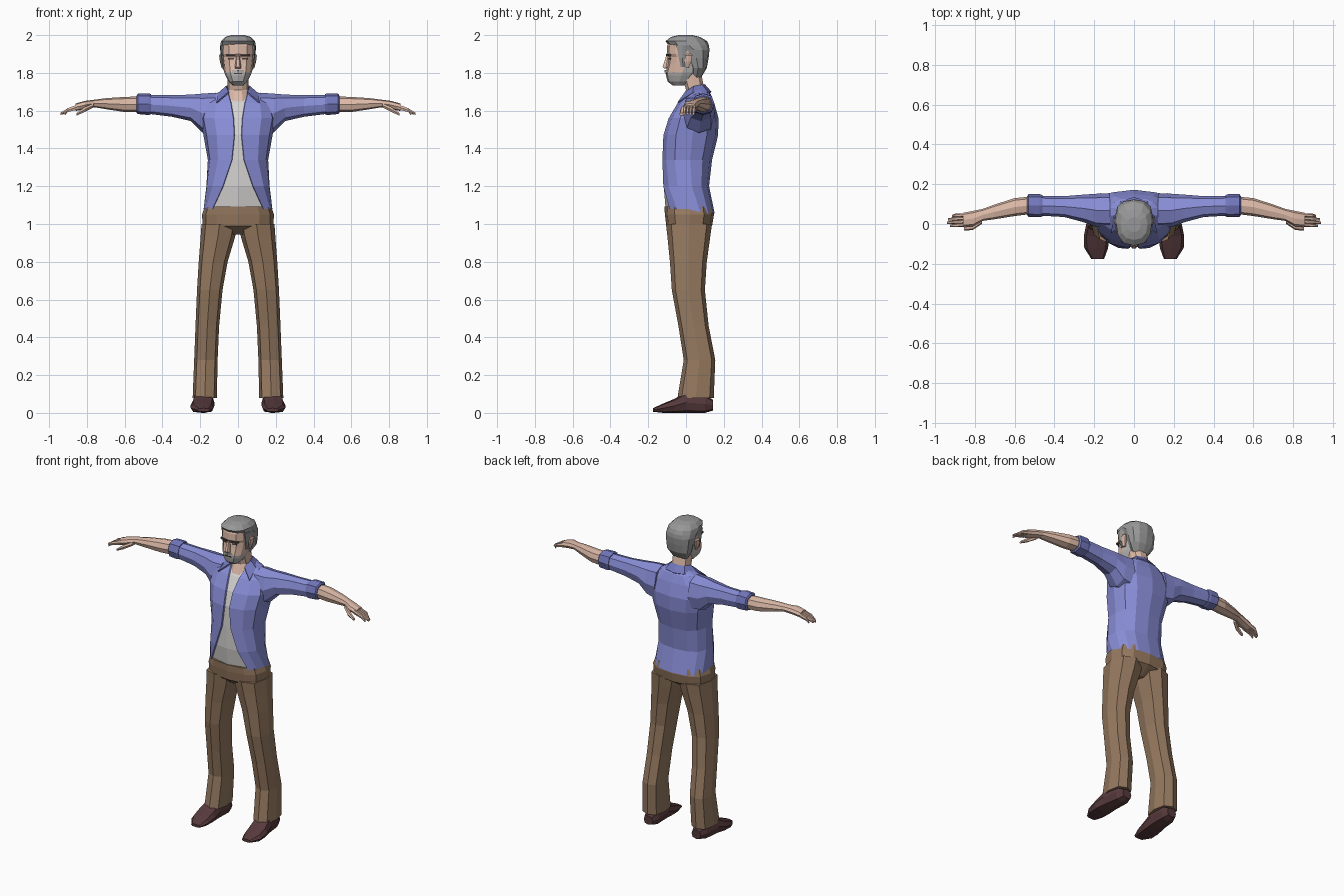
import bpy, bmesh, math
from mathutils import Vector


def material(name, r, g, b):
    m = bpy.data.materials.new(name)
    m.diffuse_color = (r, g, b, 1)
    return m


BLUE = material("blue_cloth", 0.25, 0.27, 0.68)
DARK_BLUE = material("dark_blue_cloth", 0.17, 0.185, 0.5)
WHITE = material("white_cloth", 0.66, 0.65, 0.64)
BROWN = material("brown_cloth", 0.30, 0.19, 0.115)
LEATHER = material("dark_red_leather", 0.095, 0.042, 0.045)
SKIN = material("skin", 0.72, 0.49, 0.39)
HAIR = material("grey_hair", 0.31, 0.31, 0.31)
BEARD = material("light_grey_beard", 0.5, 0.49, 0.48)
DARK = material("dark_brow", 0.08, 0.06, 0.055)


def spow(v, p):
    return math.copysign(abs(v) ** p, v)


def finish(name, rows, mats, closed=True, caps=True, rule=None, mirror=False, thick=0):
    """Skin a list of point rows into a flat-shaded object."""
    bm = bmesh.new()
    vs = [[bm.verts.new(p) for p in row] for row in rows]
    n = len(rows[0])
    for a, b in zip(vs, vs[1:]):
        for i in range(n if closed else n - 1):
            j = (i + 1) % n
            bm.faces.new((a[i], a[j], b[j], b[i]))
    if caps:
        bm.faces.new(vs[0])
        bm.faces.new(vs[-1])
    bmesh.ops.recalc_face_normals(bm, faces=bm.faces)
    if rule:
        for f in bm.faces:
            f.material_index = rule(f.calc_center_median())
    me = bpy.data.meshes.new(name)
    bm.to_mesh(me)
    bm.free()
    for m in mats:
        me.materials.append(m)
    ob = bpy.data.objects.new(name, me)
    bpy.context.collection.objects.link(ob)
    if mirror:
        ob.modifiers.new("mirror", "MIRROR")
    if thick:
        ob.modifiers.new("thickness", "SOLIDIFY").thickness = thick
    return ob


def loft(name, axis, rings, mats, n=8, p=0.8, **kw):
    """Rings are (position on axis, min a, max a, min b, max b)."""
    rows = []
    for t, a0, a1, b0, b1 in rings:
        row = []
        for k in range(n):
            ang = math.tau * k / n
            a = (a0 + a1) / 2 + (a1 - a0) / 2 * spow(math.cos(ang), p)
            b = (b0 + b1) / 2 + (b1 - b0) / 2 * spow(math.sin(ang), p)
            row.append({"x": (t, a, b), "y": (a, t, b), "z": (a, b, t)}[axis])
        rows.append(row)
    return finish(name, rows, mats, **kw)


def sym(rings):
    """Rings centred on x = 0: (z, half width, front, back)."""
    return [(z, -w, w, f, b) for z, w, f, b in rings]


# Torso: jacket with an open front showing the shirt (half, mirrored)
rows = []
for z, rx, yf, yb, w in [(1.08, .182, -.118, .152, .135), (1.2, .17, -.128, .122, .08),
                         (1.34, .16, -.126, .138, .033), (1.47, .183, -.12, .17, .02),
                         (1.56, .2, -.092, .172, .025), (1.64, .175, -.045, .15, .038),
                         (1.69, .12, 0, .13, .052), (1.715, .07, .015, .105, .045)]:
    P = .8
    cy = (yf + yb) / 2
    a0 = math.asin((w / rx) ** (1 / P))
    arc = []
    for k in range(7):
        a = a0 + (math.pi - a0) * k / 6
        x = 0 if k == 6 else rx * abs(math.sin(a)) ** P
        y = cy - (yb - yf) / 2 * spow(math.cos(a), P)
        arc.append((x, y, z - (.025 if z < 1.1 and y > .05 else 0)))
    ey = arc[0][1] + .01
    rows.append([(0, min(yf + .01, ey), z), (w - .003, ey, z)] + arc)
torso = finish("jacket_and_shirt", rows, [BLUE, WHITE], closed=False, caps=False, mirror=True)
for i, f in enumerate(torso.data.polygons):
    f.material_index = 1 if i % 8 == 0 else 0

# Collar flaps
finish("collar", [
    [(0, .1, 1.74), (.048, .085, 1.738), (.064, .04, 1.73), (.05, -.005, 1.7)],
    [(0, .135, 1.70), (.07, .115, 1.70), (.105, .035, 1.695), (.115, -.045, 1.645)]],
    [DARK_BLUE], closed=False, caps=False, mirror=True, thick=.008)

# Sleeves and rolled cuffs
loft("sleeve", "x", [(.12, -.02, .155, 1.47, 1.695), (.19, -.015, .152, 1.485, 1.69),
                     (.25, .008, .148, 1.545, 1.685), (.35, .035, .14, 1.568, 1.682),
                     (.47, .042, .142, 1.583, 1.682)], [BLUE], mirror=True)
loft("cuff", "x", [(.46, .038, .146, 1.58, 1.688), (.475, .034, .15, 1.577, 1.692),
                   (.53, .036, .15, 1.582, 1.69), (.537, .045, .14, 1.59, 1.68)],
     [DARK_BLUE], mirror=True)

# Forearms and palms
loft("forearm_and_palm", "x", [(.52, .05, .138, 1.593, 1.675), (.6, .04, .13, 1.593, 1.673),
                               (.7, .024, .098, 1.608, 1.666), (.76, .016, .076, 1.618, 1.658),
                               (.81, -.012, .066, 1.608, 1.652), (.86, -.014, .056, 1.598, 1.638)],
     [SKIN], mirror=True)

# Fingers and thumb
for i, tip in enumerate((.925, .94, .935, .915)):
    y = -.004 + i * .0165
    d = .009
    loft("finger_%d" % (i + 1), "x", [(.845, y - d, y + d, 1.605, 1.635),
                                      (.9, y - d - .003, y + d - .003, 1.592, 1.615),
                                      (tip, y - .012, y, 1.577, 1.59)], [SKIN], n=6, mirror=True)
loft("thumb", "x", [(.765, .0, .035, 1.615, 1.64), (.81, -.03, .0, 1.592, 1.622),
                    (.855, -.034, -.014, 1.573, 1.588)], [SKIN], n=6, mirror=True)

# Trousers
loft("pelvis", "z", sym([(.945, .05, -.05, .07), (.99, .188, -.104, .138),
                         (1.05, .19, -.112, .148), (1.092, .176, -.114, .142)]),
     [BROWN], n=12, p=.75)
loft("trouser_leg", "z", [(.08, .112, .24, -.045, .147), (.28, .108, .232, -.012, .155),
                          (.46, .1, .225, -.04, .12), (.65, .082, .217, -.075, .1),
                          (.8, .055, .208, -.085, .11), (.93, .016, .198, -.098, .128),
                          (1.0, .002, .193, -.106, .138)], [BROWN], p=.75, mirror=True)

# Shoes
loft("shoe", "y", [(.142, .14, .205, .012, .07), (.1, .125, .225, 0, .095),
                   (.0, .125, .24, 0, .11), (-.06, .125, .252, 0, .075),
                   (-.12, .13, .25, 0, .05), (-.175, .15, .215, .006, .025)],
     [LEATHER], p=.7, mirror=True)

# Neck
loft("neck", "z", sym([(1.65, .06, -.03, .1), (1.71, .056, -.002, .1), (1.81, .056, -.03, .08)]),
     [SKIN], n=10)

# Head with the beard coloured by height and side position
loft("head", "z", sym([(1.733, .028, -.07, .0), (1.755, .05, -.098, .03), (1.785, .066, -.106, .055),
                       (1.803, .073, -.107, .07), (1.85, .081, -.096, .09), (1.885, .085, -.092, .1),
                       (1.9, .087, -.102, .1), (1.945, .086, -.1, .1), (1.975, .075, -.08, .08)]),
     [SKIN, BEARD], n=12, p=.85,
     rule=lambda c: 1 if c.z < 1.8 or (c.z < 1.86 and c.y > -.035) else 0)

# Nose, ears, brows, eyes, moustache and mouth
loft("nose", "z", sym([(1.822, .016, -.115, -.085), (1.832, .017, -.126, -.085),
                       (1.89, .008, -.106, -.085)]), [SKIN], n=6)
loft("ear", "z", [(1.825, .072, .086, -.005, .015), (1.86, .076, .096, -.01, .03),
                  (1.892, .078, .1, -.008, .036), (1.9, .08, .094, .0, .025)],
     [SKIN], n=6, mirror=True)
for name, x0, x1, y0, y1, z0, z1, m in [("brow", .014, .062, -.106, -.08, 1.889, 1.899, DARK),
                                        ("eye", .022, .05, -.0935, -.086, 1.872, 1.88, DARK),
                                        ("moustache", -.001, .032, -.113, -.095, 1.803, 1.815, BEARD),
                                        ("mouth", -.001, .022, -.1095, -.1, 1.793, 1.799, DARK)]:
    finish(name, [[(x0, y0, z), (x1, y0 + .014 * (x1 > .03), z), (x1, y1, z), (x0, y1, z)]
                  for z in (z0, z1)], [m], mirror=True)

# Hair: back and sides, stepping forward over the forehead
loft("hair", "z", sym([(1.775, .05, .03, .08), (1.825, .083, .02, .11), (1.88, .09, -.01, .12),
                       (1.92, .094, -.035, .124), (1.945, .094, -.09, .122),
                       (1.968, .09, -.109, .112), (1.99, .068, -.08, .075), (2.0, .035, -.04, .035)]),
     [HAIR], n=12, p=.85)
loft("sideburn", "z", [(1.83, .06, .083, -.03, .0), (1.88, .06, .09, -.04, .0),
                       (1.945, .06, .093, -.055, .02)], [HAIR], n=6, mirror=True)
